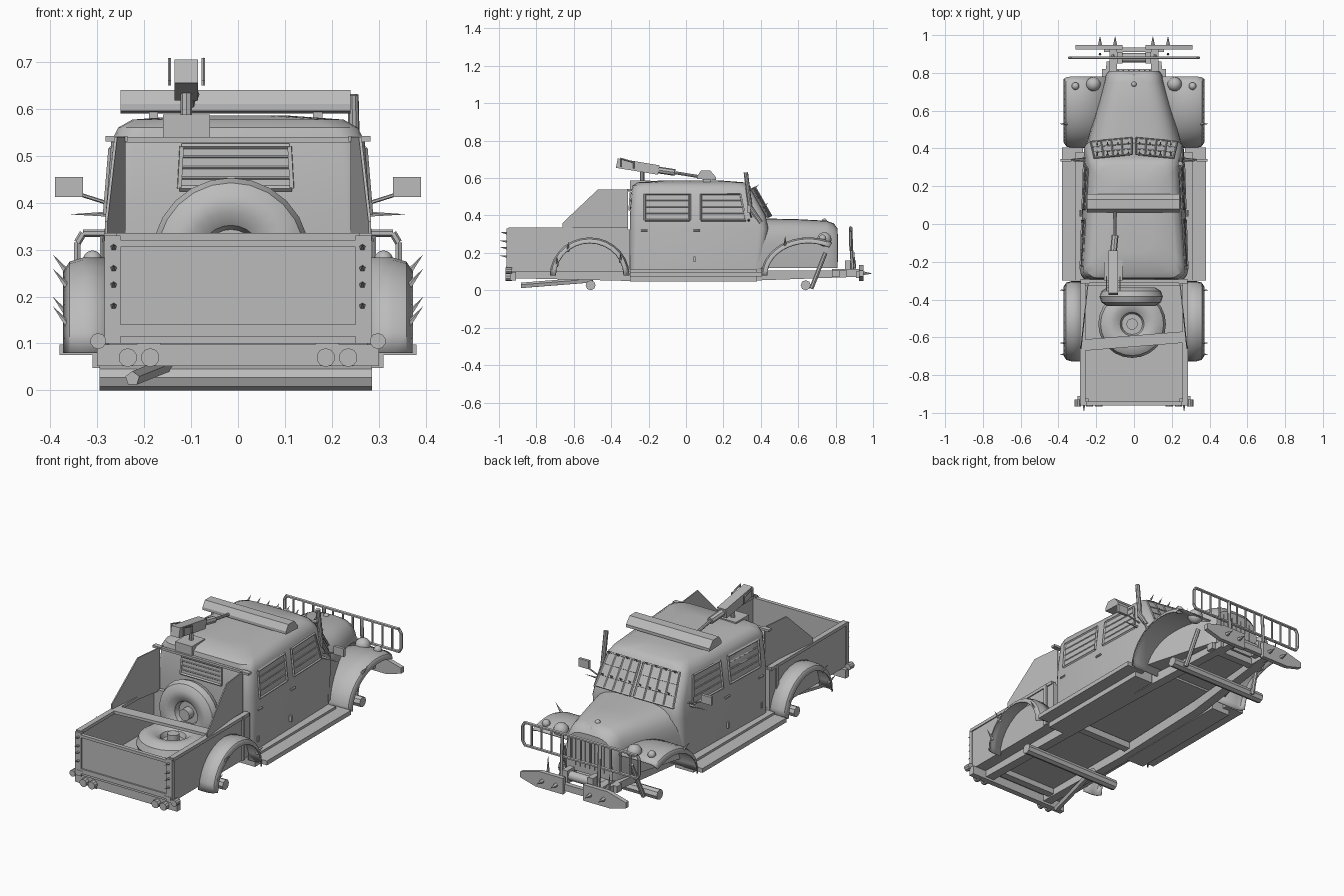
import bpy, bmesh, math
from mathutils import Vector, Matrix

cube = bpy.data.objects.get("Cube")
if cube:
    bpy.data.objects.remove(cube, do_unlink=True)

grey = bpy.data.materials.new("plain grey")
grey.use_nodes = True
grey.diffuse_color = (0.5, 0.5, 0.5, 1)
grey.node_tree.nodes["Principled BSDF"].inputs["Base Color"].default_value = (0.5, 0.5, 0.5, 1)

SIDES = ((1, "left_"), (-1, "right_"))


class Part:
    """Collects simple shapes into one mesh object."""
    def __init__(self, name, smooth=False):
        self.name, self.smooth, self.bm = name, smooth, bmesh.new()

    def box(self, x, y, z):
        m = Matrix.Translation([(a[0] + a[1]) / 2 for a in (x, y, z)])
        m = m @ Matrix.Diagonal([a[1] - a[0] for a in (x, y, z)] + [1])
        bmesh.ops.create_cube(self.bm, size=1, matrix=m)
        return self

    def rod(self, a, b, r=0.006, tip=None, sides=6):
        a, b = Vector(a), Vector(b)
        m = Matrix.Translation((a + b) / 2) @ (b - a).to_track_quat('Z', 'Y').to_matrix().to_4x4()
        bmesh.ops.create_cone(self.bm, cap_ends=True, segments=sides, radius1=r,
                              radius2=r if tip is None else tip, depth=(b - a).length, matrix=m)
        return self

    def spike(self, a, d, r=0.008):
        return self.rod(a, Vector(a) + Vector(d), r, 0, 5)

    def ball(self, c, r):
        bmesh.ops.create_uvsphere(self.bm, u_segments=16, v_segments=10, radius=r,
                                  matrix=Matrix.Translation(c))
        return self

    def loft(self, rings, caps=True, closed=True):
        rows = [[self.bm.verts.new(p) for p in ring] for ring in rings]
        n = len(rows[0])
        for lo, hi in zip(rows, rows[1:]):
            for i in range(n if closed else n - 1):
                j = (i + 1) % n
                self.bm.faces.new((lo[i], lo[j], hi[j], hi[i]))
        if caps:
            self.bm.faces.new(rows[0][::-1])
            self.bm.faces.new(rows[-1])
        return self

    def prism(self, profile, x0, x1):
        return self.loft([[(x, y, z) for y, z in profile] for x in (x0, x1)])

    def torus(self, c, big, small, axis):
        rings = []
        turn = Vector(axis).to_track_quat('Z', 'Y')
        for i in range(25):
            a = math.tau * i / 24
            rings.append([Vector(c) + turn @ Vector(((big + small * math.cos(b)) * math.cos(a),
                          (big + small * math.cos(b)) * math.sin(a), small * 0.9 * math.sin(b)))
                          for b in (math.tau * k / 10 for k in range(10))])
        return self.loft(rings, caps=False)

    def guard(self, corners, rows, cols=0, r=0.006, bar=0.003):
        """Framed plate with thin bars; corners run around the opening from the lower edge."""
        a, b, c, d = map(Vector, corners)
        self.bm.faces.new([self.bm.verts.new(p) for p in (a, b, c, d)])
        for i in range(rows + 2):
            t = i / (rows + 1)
            self.rod(a.lerp(d, t), b.lerp(c, t), r if t in (0, 1) else bar, sides=4)
        for i in range(cols + 2):
            t = i / (cols + 1)
            self.rod(a.lerp(b, t), d.lerp(c, t), r if t in (0, 1) else bar, sides=4)
        return self

    def done(self, thick=0):
        bmesh.ops.remove_doubles(self.bm, verts=self.bm.verts, dist=0.00005)
        bmesh.ops.recalc_face_normals(self.bm, faces=self.bm.faces)
        me = bpy.data.meshes.new(self.name)
        self.bm.to_mesh(me)
        self.bm.free()
        me.materials.append(grey)
        ob = bpy.data.objects.new(self.name, me)
        bpy.context.collection.objects.link(ob)
        if thick:
            mod = ob.modifiers.new("thickness", 'SOLIDIFY')
            mod.thickness, mod.offset = thick, 0
        if self.smooth:
            bpy.ops.object.select_all(action='DESELECT')
            ob.select_set(True)
            bpy.context.view_layer.objects.active = ob
            bpy.ops.object.shade_smooth_by_angle(angle=math.radians(35))


def cab_ring(z, y0, y1, wide, narrow, rad):
    pts = []
    for cx, cy, start in ((narrow - rad, y1 - rad, 0), (rad - narrow, y1 - rad, 90),
                          (rad - wide, y0 + rad, 180), (wide - rad, y0 + rad, 270)):
        for k in range(5):
            a = math.radians(start + 22.5 * k)
            pts.append((cx + rad * math.cos(a), cy + rad * math.sin(a), z))
    return pts


def hood_ring(y, w, top):
    pts = []
    for k in range(17):
        a = math.pi * k / 16
        c, s = math.cos(a), math.sin(a)
        pts.append((w * math.copysign(abs(c) ** 0.55, c), y, 0.12 + (top - 0.12) * abs(s) ** 0.45))
    return pts


def cab_side(y, z):
    t, u = (y + 0.3) / 0.72, (z - 0.33) / 0.2
    return (0.285 - 0.02 * t) * (1 - u) + (0.27 - 0.035 * t) * u + 0.003


# Cab and bonnet
Part("cab", True).loft([cab_ring(*r) for r in (
    (0.11, -0.30, 0.41, 0.28, 0.265, 0.04), (0.33, -0.30, 0.44, 0.285, 0.265, 0.05),
    (0.40, -0.30, 0.425, 0.28, 0.255, 0.05), (0.53, -0.29, 0.355, 0.27, 0.235, 0.05),
    (0.56, -0.285, 0.342, 0.255, 0.215, 0.06), (0.577, -0.26, 0.315, 0.225, 0.185, 0.07),
    (0.586, -0.15, 0.2, 0.1, 0.1, 0.08))]).done()
Part("bonnet", True).loft([hood_ring(*r) for r in (
    (0.38, 0.265, 0.385), (0.6, 0.203, 0.38), (0.75, 0.16, 0.372), (0.79, 0.15, 0.358),
    (0.81, 0.135, 0.33))]).done()
grille = Part("grille")
for i in range(7):
    x = (i - 3) * 0.028
    grille.box((x - 0.004, x + 0.004), (0.8, 0.814), (0.15, 0.3))
grille.done()
Part("bonnet_ornament", True).ball((0, 0.74, 0.37), 0.014).done()

for s, side in SIDES:
    # Window guards, door fittings and mirrors
    for label, y0, y1 in (("rear", -0.22, 0.02), ("front", 0.08, 0.32)):
        cut = 0.03 if label == "front" else 0
        Part(side + label + "_window_guard").guard([(s * cab_side(y, z), y, z) for y, z in (
            (y0, 0.375), (y1, 0.375), (y1 - cut, 0.515), (y0, 0.515))], 3).done()
    fittings = Part(side + "door_fittings")
    for y in (0.04, -0.24):
        fittings.rod((s * 0.284, y, 0.32), (s * 0.284, y + 0.035, 0.32), 0.006)
        fittings.box(sorted((s * 0.27, s * 0.285)), (y, y + 0.012), (0.15, 0.18))
    fittings.done()
    mirror = Part(side + "mirror")
    mirror.box(sorted((s * 0.33, s * 0.39)), (0.33, 0.345), (0.412, 0.455))
    mirror.rod((s * 0.25, 0.35, 0.39), (s * 0.345, 0.34, 0.42), 0.004)
    mirror.spike((s * 0.25, 0.335, 0.375), (s * 0.11, 0, 0)).done()
    shield = Part(side + "windscreen_guard")
    shield.guard([(s * 0.01, 0.455, 0.40), (s * 0.23, 0.435, 0.39),
                  (s * 0.21, 0.35, 0.54), (s * 0.01, 0.37, 0.55)], 2, 3, 0.005, 0.004)
    for i in range(4):
        x = s * (0.03 + i * 0.055)
        shield.spike((x, 0.365, 0.545), (0, 0.025, 0.02), 0.006)
        shield.spike((x, 0.42, 0.45), (0, 0.02, 0.02), 0.005)
    shield.done()
Part("rear_window_guard").guard([(-0.125, -0.303, 0.43), (0.115, -0.303, 0.43),
                                 (0.11, -0.297, 0.52), (-0.12, -0.297, 0.52)], 3).done()
rail = Part("cab_rear_rail").box((-0.27, 0.27), (-0.31, -0.295), (0.528, 0.54))
for s in (-1, 1):
    rail.box(sorted((s * 0.235, s * 0.282)), (-0.315, -0.29), (0.53, 0.542))
rail.done()

# Roof light box, gun and exhaust stack
bar = Part("roof_light_box")
bar.prism(((0.06, 0.595), (0.16, 0.59), (0.16, 0.605), (0.13, 0.64), (0.08, 0.64), (0.06, 0.61)), -0.25, 0.24)
for x in (-0.18, 0.17):
    bar.box((x - 0.01, x + 0.01), (0.09, 0.13), (0.57, 0.6))
bar.done()
gun = Part("roof_gun")
gun.box((-0.16, -0.06), (-0.3, -0.19), (0.535, 0.588))
gun.rod((-0.11, -0.235, 0.57), (-0.11, -0.235, 0.65), 0.012, sides=8)
gun.prism(((-0.375, 0.655), (-0.15, 0.618), (-0.14, 0.668), (-0.365, 0.705)), -0.135, -0.085)
gun.rod((-0.11, -0.16, 0.645), (-0.1, -0.06, 0.63), 0.018, sides=8)
gun.rod((-0.1, -0.08, 0.632), (-0.1, 0.1, 0.603), 0.008, sides=8)
for s in (-1, 1):
    x = -0.11 + s * 0.036
    gun.rod((x, -0.35, 0.66), (x, -0.35, 0.708), 0.004).rod((x, -0.28, 0.65), (x, -0.28, 0.69), 0.004)
    gun.rod((x, -0.35, 0.705), (x, -0.28, 0.685), 0.004)
gun.done()
stack = Part("exhaust_stack", True).rod((0.25, 0.4, 0.36), (0.25, 0.345, 0.44), 0.013, sides=10)
stack.rod((0.25, 0.345, 0.43), (0.245, 0.32, 0.63), 0.012, sides=10).done()

# Load bed with tailgate
bed = Part("load_bed").box((-0.28, 0.28), (-0.95, -0.3), (0.1, 0.12))
bed.box((-0.28, 0.28), (-0.325, -0.305), (0.1, 0.32))
for s in (-1, 1):
    bed.box(sorted((s * 0.265, s * 0.28)), (-0.95, -0.3), (0.1, 0.325))
    bed.box(sorted((s * 0.258, s * 0.286)), (-0.95, -0.31), (0.318, 0.335))
    bed.box(sorted((s * 0.25, s * 0.284)), (-0.96, -0.94), (0.1, 0.33))
    bed.box(sorted((s * 0.28, s * 0.287)), (-0.37, -0.35), (0.1, 0.33))
bed.done()
gate = Part("tailgate").box((-0.26, 0.26), (-0.952, -0.94), (0.11, 0.315))
for z in ((0.305, 0.32), (0.115, 0.14)):
    gate.box((-0.255, 0.255), (-0.96, -0.94), z)
gate.done()
Part("bed_plank").loft([[(x, y + 0.08 * x, z) for y, z in (
    (-0.65, 0.32), (-0.59, 0.32), (-0.59, 0.335), (-0.65, 0.335))] for x in (-0.28, 0.28)]).done()

# Spare wheels
upright = Part("upright_spare", True).torus((-0.015, -0.385, 0.285), 0.112, 0.056, (0, 1, 0))
upright.rod((-0.015, -0.36, 0.285), (-0.015, -0.39, 0.285), 0.075, sides=16)
upright.rod((-0.015, -0.38, 0.285), (-0.015, -0.43, 0.285), 0.03, sides=12).done()
flat = Part("flat_spare", True).torus((-0.01, -0.53, 0.18), 0.115, 0.064, (0, 0, 1))
flat.rod((-0.01, -0.53, 0.15), (-0.01, -0.53, 0.19), 0.075, sides=16)
flat.rod((-0.01, -0.53, 0.18), (-0.01, -0.53, 0.23), 0.03, sides=12).done()


def fender(name, s, cy, ry, end, inner):
    rings = []
    for k in range(15):
        a = math.radians(180 - (180 - end) * k / 14)
        rings.append([(s * x, cy + (ry - d) * math.cos(a), 0.08 + (0.2 - d) * math.sin(a))
                      for x, d in ((inner, 0), (0.33, 0), (0.357, 0.008), (0.37, 0.028))])
    Part(name, True).loft(rings, caps=False, closed=False).done(0.006)


for s, side in SIDES:
    # Armour, fenders and running boards
    Part(side + "bed_armour").loft([[(s * (0.24 - 0.108 * (y + 0.31) + o), y, z)
        for y, z in ((-0.31, 0.31), (-0.66, 0.33), (-0.66, 0.36), (-0.47, 0.54), (-0.31, 0.54))]
        for o in (0, 0.006)]).done()
    fender(side + "bed_fender", s, -0.515, 0.21, 0, 0.275)
    fender(side + "bonnet_fender", s, 0.655, 0.25, 60, 0.15)
    board = Part(side + "running_board").box(sorted((s * 0.27, s * 0.38)), (-0.3, 0.405), (0.075, 0.098))
    board.box(sorted((s * 0.2, s * 0.31)), (-0.3, 0.38), (0.048, 0.11)).done()
    # Lamps
    lamps = Part(side + "headlamps", True).ball((s * 0.215, 0.74, 0.272), 0.038)
    lamps.ball((s * 0.31, 0.73, 0.278), 0.02).done()
    rear = Part(side + "rear_lamps", True)
    for x, z, r in ((0.187, 0.07, 0.02), (0.235, 0.07, 0.02), (0.298, 0.105, 0.017)):
        rear.rod((s * x, -0.965, z), (s * x, -0.93, z), r, sides=10)
    rear.box(sorted((s * 0.24, s * 0.278)), (-0.962, -0.925), (0.115, 0.13)).done()
    # Spikes
    spikes = Part(side + "spikes")
    for z in (0.18, 0.225, 0.26, 0.305):
        spikes.spike((s * 0.265, -0.96, z), (0, -0.035, 0.005), 0.007)
    for y, z in ((-0.69, 0.13), (-0.63, 0.21), (-0.35, 0.15), (0.53, 0.24)):
        spikes.spike((s * 0.355, y, z), (s * 0.04, 0, 0.05), 0.009)
    for x in (0.1, 0.18):
        spikes.spike((s * x, 0.945, 0.09), (0, 0.052, 0), 0.012)
    spikes.spike((s * 0.18, 0.9, 0.12), (0, 0, 0.09)).done()
    # Front bumper halves and struts
    bumper = Part(side + "front_bumper")
    bumper.loft([[(s * x, y, z) for x, z in ((0.06, 0.05), (0.22, 0.05), (0.31, 0.075), (0.31, 0.105),
                  (0.2, 0.135), (0.06, 0.135))] for y in (0.925, 0.948)])
    bumper.box(sorted((s * 0.09, s * 0.13)), (0.78, 0.93), (0.07, 0.115)).done()
    Part(side + "front_strut").rod((s * 0.22, 0.67, 0.01), (s * 0.2, 0.745, 0.2), 0.012, sides=8).done()
    # Chassis rail, tapering forwards
    Part(side + "chassis_rail").loft([[(s * (w + o), y, z) for o, z in (
        (-0.025, b), (0.025, b), (0.025, 0.105), (-0.025, 0.105))]
        for y, w, b in ((-0.94, 0.19, 0.065), (-0.3, 0.19, 0.05), (0.3, 0.17, 0.05), (0.86, 0.12, 0.07))]).done()

# Chassis cross members, axles, exhaust and rear bumper
cross = Part("cross_members")
for y in (-0.85, -0.25, 0.8):
    cross.box((-0.17, 0.17), (y - 0.02, y + 0.02), (0.07, 0.105))
cross.done()
for label, y in (("rear", -0.51), ("front", 0.64)):
    Part(label + "_axle").rod((-0.295, y, 0.027), (0.285, y, 0.027), 0.027, sides=8).done()
Part("exhaust_pipe").rod((-0.225, -0.88, 0.025), (-0.15, -0.5, 0.055), 0.016, sides=5).done()
Part("rear_bumper").box((-0.3, 0.3), (-0.94, -0.91), (0.052, 0.098)).done()

# Winch and grille guard
winch = Part("winch", True).rod((-0.09, 0.88, 0.125), (0.09, 0.88, 0.125), 0.024, sides=12)
for x in (-0.09, 0.06):
    winch.box((x, x + 0.03), (0.85, 0.91), (0.09, 0.16))
winch.box((-0.16, 0.16), (0.91, 0.935), (0.065, 0.1)).done()
guard = Part("grille_guard")
for z in (0.215, 0.335):
    guard.rod((-0.33, 0.88, z), (0.33, 0.88, z), 0.008)
for s in (-1, 1):
    guard.rod((s * 0.342, 0.88, 0.235), (s * 0.342, 0.88, 0.315), 0.008)
    for z, e in ((0.235, 0.215), (0.315, 0.335)):
        guard.rod((s * 0.342, 0.88, z), (s * 0.33, 0.88, e), 0.008)
    guard.rod((s * 0.11, 0.89, 0.1), (s * 0.11, 0.88, 0.335), 0.009)
for i in range(11):
    x = (i - 5) * 0.058
    guard.rod((x, 0.88, 0.215), (x, 0.88, 0.335), 0.005)
guard.done()
